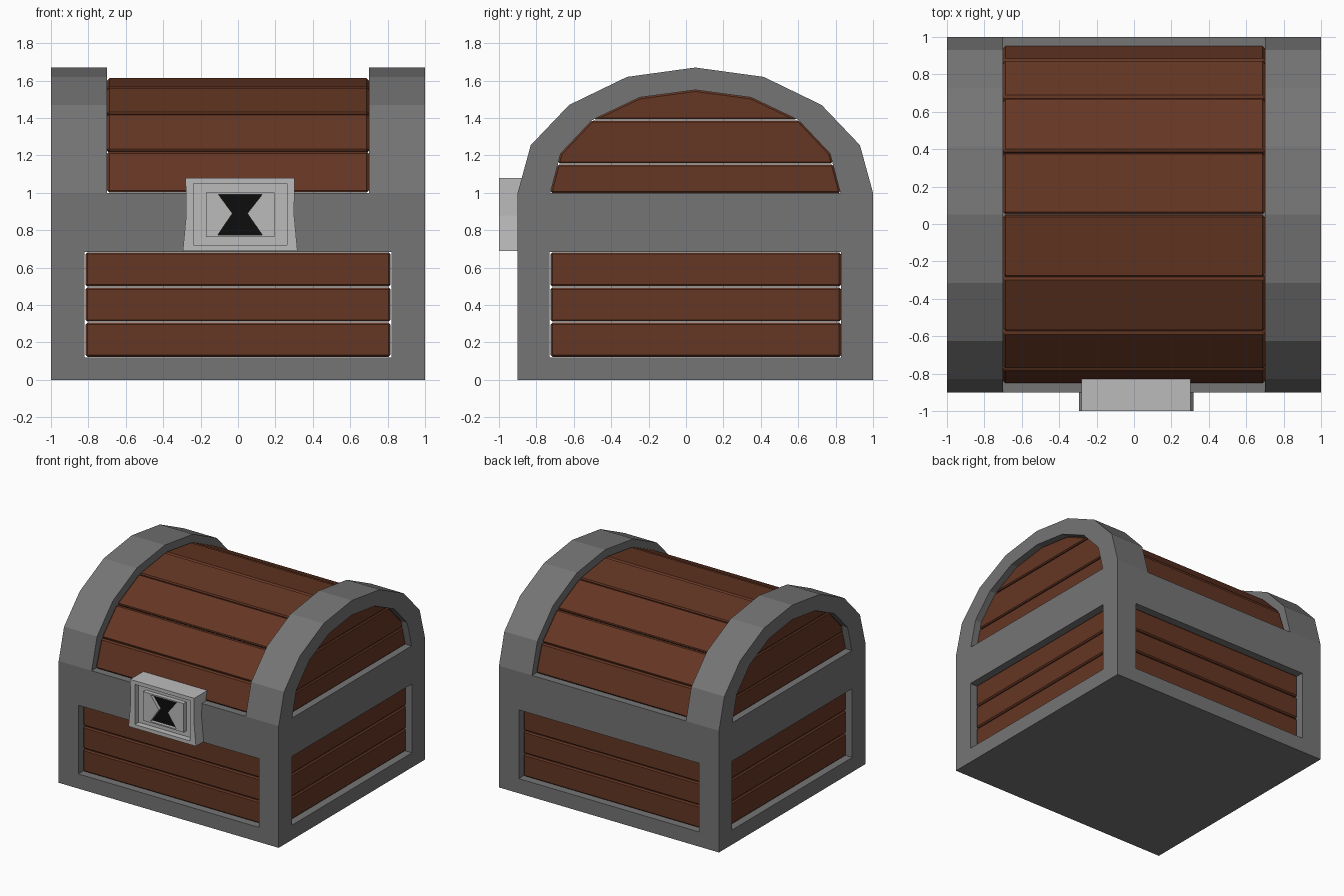
import bpy, bmesh
from mathutils import Vector

if "Cube" in bpy.data.objects:
    bpy.data.objects.remove(bpy.data.objects["Cube"])


def material(name, rgb):
    m = bpy.data.materials.new(name)
    m.diffuse_color = (*rgb, 1)
    m.use_nodes = True
    m.node_tree.nodes["Principled BSDF"].inputs["Base Color"].default_value = m.diffuse_color
    return m


WOOD = material("wood", (0.13, 0.037, 0.017))
IRON = material("iron", (0.18, 0.178, 0.178))
STEEL = material("steel", (0.5, 0.5, 0.5))
BLACK = material("black", (0.004, 0.004, 0.004))


def prism(name, pts, axis, a, b, mat=None, bevel=0):
    """Extrude a profile from a to b: (y,z) points along x, or (x,z) points along y."""
    bm = bmesh.new()
    rings = []
    for t in (a, b):
        rings.append([bm.verts.new((t, u, v) if axis == 'x' else (u, t, v)) for u, v in pts])
    lo, hi = rings
    bm.faces.new(lo)
    bm.faces.new(hi)
    n = len(pts)
    for i in range(n):
        j = (i + 1) % n
        bm.faces.new((lo[i], lo[j], hi[j], hi[i]))
    bmesh.ops.recalc_face_normals(bm, faces=bm.faces)
    me = bpy.data.meshes.new(name)
    bm.to_mesh(me)
    bm.free()
    ob = bpy.data.objects.new(name, me)
    bpy.context.collection.objects.link(ob)
    if mat:
        me.materials.append(mat)
    if bevel:
        m = ob.modifiers.new("bevel", 'BEVEL')
        m.width, m.segments = bevel, 1
    return ob


def rect(u0, u1, v0, v1):
    return [(u0, v0), (u1, v0), (u1, v1), (u0, v1)]


def cut(ob, cutter):
    m = ob.modifiers.new("cut", 'BOOLEAN')
    m.operation, m.solver, m.object = 'DIFFERENCE', 'EXACT', cutter
    bpy.context.view_layer.objects.active = ob
    bpy.ops.object.modifier_apply(modifier=m.name)
    bpy.data.objects.remove(cutter)


def band(pts, z0, z1):
    """Slice of a convex (y,z) profile between two heights."""
    out = []
    for i, p in enumerate(pts):
        q = pts[(i + 1) % len(pts)]
        if z0 <= p[1] <= z1:
            out.append(p)
        hits = [(z - p[1]) / (q[1] - p[1]) for z in (z0, z1) if (p[1] - z) * (q[1] - z) < 0]
        for t in sorted(hits):
            out.append((p[0] + t * (q[0] - p[0]), p[1] + t * (q[1] - p[1])))
    return out


def arch(half):
    """Mirror a half profile about the lid centre y = 0.05."""
    return [(0.05 - d, z) for d, z in half] + [(0.05 + d, z) for d, z in half[-2::-1]]


outer = arch([(0.95, 1), (0.88, 1.255), (0.675, 1.47), (0.365, 1.62), (0, 1.67)])
inner = arch([(0.775, 1), (0.72, 1.21), (0.55, 1.39), (0.298, 1.51), (0, 1.55)])
lid = arch([(0.905, 1), (0.83, 1.225), (0.63, 1.427), (0.338, 1.567), (0, 1.615)])

# Iron body frame with openings running through both ways
frame = prism("body_frame", rect(-1, 1, 0, 1), 'y', -0.9, 1, IRON)
cut(frame, prism("cutter", rect(-0.82, 0.82, 0.12, 0.685), 'y', -2, 2))
cut(frame, prism("cutter", rect(-0.73, 0.83, 0.12, 0.685), 'x', -2, 2))

# Body planks on all four sides
for i in range(3):
    z0 = 0.123 + i * 0.188
    z1 = z0 + 0.183
    for side, y in (("front", -0.85), ("back", 0.90)):
        prism(f"{side}_plank_{i}", rect(-0.815, 0.815, z0, z1), 'y', y, y + 0.05, WOOD, 0.01)
    for side, x in (("left", -0.95), ("right", 0.90)):
        prism(f"{side}_plank_{i}", rect(-0.724, 0.829, z0, z1), 'x', x, x + 0.05, WOOD, 0.01)

# Arched iron ribs and the planked lid ends inside them
for side, s in (("left", -1), ("right", 1)):
    prism(f"{side}_lid_rib", outer + inner[::-1], 'x', 0.7 * s, s, IRON)
    for i, (z0, z1) in enumerate(((1, 1.152), (1.158, 1.387), (1.393, 1.6))):
        prism(f"{side}_lid_end_plank_{i}", band(inner, z0, z1), 'x', 0.9 * s, 0.95 * s, WOOD, 0.008)

# Curved lid: one bevelled plank per facet
centre = Vector((0.05, 1.0))
for i in range(8):
    p, q = Vector(lid[i]), Vector(lid[i + 1])
    d = (q - p).normalized() * 0.002
    p, q = p + d, q - d
    pts = [p, q, q + (centre - q).normalized() * 0.06, p + (centre - p).normalized() * 0.06]
    prism(f"lid_plank_{i}", [tuple(v) for v in pts], 'x', -0.7, 0.7, WOOD, 0.012)

# Lock: flared case, recessed face, raised plate, hourglass keyhole
case = prism("lock_case", [(-0.295, 0.69), (0.318, 0.69), (0.3, 0.88), (0.302, 1.08),
                           (-0.28, 1.08), (-0.277, 0.88)], 'y', -1, -0.83, STEEL)
cut(case, prism("cutter", rect(-0.238, 0.262, 0.72, 1.05), 'y', -1.1, -0.95))
plate = prism("lock_plate", rect(-0.172, 0.195, 0.765, 1.003), 'y', -0.985, -0.94, STEEL)
hole = [(-0.108, 0.775), (0.13, 0.775), (0.05, 0.89), (0.13, 0.992), (-0.105, 0.992), (-0.03, 0.89)]
cut(plate, prism("cutter", hole, 'y', -1.1, -0.955))
prism("keyhole", hole, 'y', -0.958, -0.945, BLACK)
